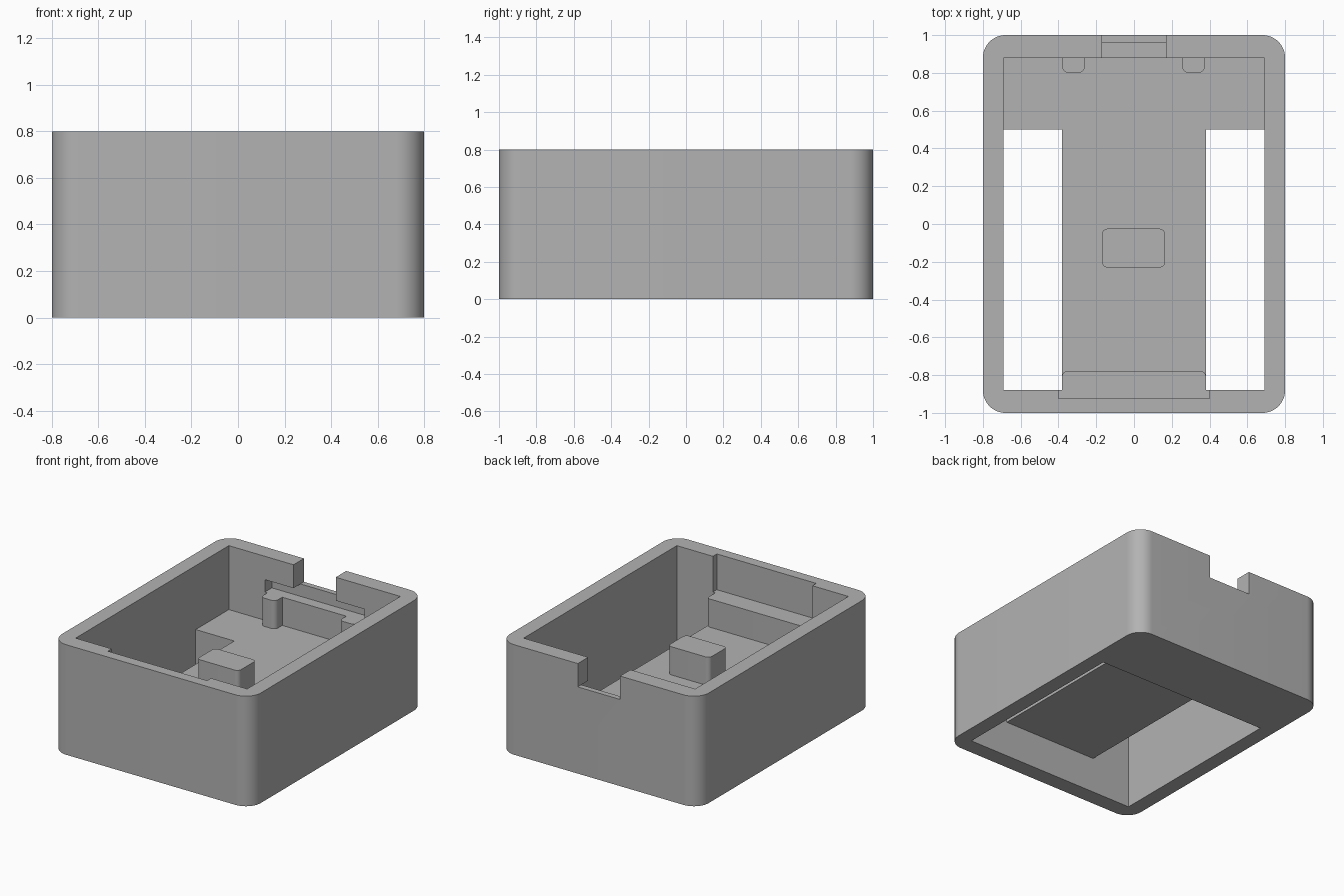
import bpy
import bmesh
import math

cube = bpy.data.objects.get("Cube")
if cube:
    bpy.data.objects.remove(cube)

# One grey plastic for everything
grey = bpy.data.materials.new("grey_plastic")
grey.use_nodes = True
GREY = (0.45, 0.45, 0.45, 1)
grey.diffuse_color = GREY
grey.node_tree.nodes["Principled BSDF"].inputs["Base Color"].default_value = GREY

HEIGHT = 0.8
FLOOR = 0.335      # top of the inner floor
UNDER = 0.26       # underside of the raised floor
LEDGE = 0.54       # top of shelf, posts and boss
IN_X, IN_Y = 0.69, 0.88
RIB_X, SLOT_Y = 0.38, 0.5


def prism(name, x0, x1, y0, y1, z0, z1, front=0, back=0, steps=10):
    """Upright block whose front and back corners may be rounded."""
    bm = bmesh.new()
    corners = [(x0, y0, 1, 1, front, 180), (x1, y0, -1, 1, front, 270),
               (x1, y1, -1, -1, back, 0), (x0, y1, 1, -1, back, 90)]
    ring = []
    for x, y, sx, sy, r, start in corners:
        for i in range(steps + 1 if r else 1):
            a = math.radians(start + 90 * i / steps)
            ring.append(bm.verts.new((x + r * (sx + math.cos(a)) if r else x,
                                      y + r * (sy + math.sin(a)) if r else y, z0)))
    base = bm.faces.new(ring)
    top = bmesh.ops.extrude_face_region(bm, geom=[base])["geom"]
    bmesh.ops.translate(bm, vec=(0, 0, z1 - z0),
                        verts=[v for v in top if isinstance(v, bmesh.types.BMVert)])
    bmesh.ops.recalc_face_normals(bm, faces=bm.faces)
    mesh = bpy.data.meshes.new(name)
    bm.to_mesh(mesh)
    bm.free()
    mesh.materials.append(grey)
    obj = bpy.data.objects.new(name, mesh)
    bpy.context.collection.objects.link(obj)
    return obj


def cut(target, *box):
    """Remove a box from the target and discard the cutter."""
    cutter = prism("cutter", *box)
    cutter.hide_render = True
    mod = target.modifiers.new("cut", "BOOLEAN")
    mod.operation = "DIFFERENCE"
    mod.solver = "EXACT"
    mod.object = cutter
    bpy.context.view_layer.objects.active = target
    bpy.ops.object.modifier_apply(modifier=mod.name)
    bpy.data.objects.remove(cutter)


# Outer case, hollowed from above and below
case = prism("case", -0.8, 0.8, -1, 1, 0, HEIGHT, 0.12, 0.12, 16)
cut(case, -IN_X, IN_X, -IN_Y, IN_Y, FLOOR, 1)
cut(case, -IN_X, IN_X, -IN_Y, SLOT_Y, -0.1, UNDER)

# Long openings either side of the central floor
cut(case, RIB_X, IN_X, -IN_Y, SLOT_Y, 0.1, 0.5)
cut(case, -IN_X, -RIB_X, -IN_Y, SLOT_Y, 0.1, 0.5)

# Recess in the front wall, slot and notch in the back wall
cut(case, -0.4, 0.4, -0.925, -0.8, LEDGE, 1)
cut(case, -0.4, 0.4, 0.8, 0.96, LEDGE, 0.63)
cut(case, -0.17, 0.17, 0.8, 1.1, 0.63, 1)

# Inner supports standing on the floor
parts = [
    case,
    prism("front_shelf", -RIB_X, RIB_X, -IN_Y, -0.78, FLOOR, LEDGE, 0, 0.025),
    prism("center_boss", -0.17, 0.165, -0.23, -0.025, FLOOR, LEDGE, 0.03, 0.03),
    prism("left_post", 0.255, 0.375, 0.8, IN_Y, FLOOR, LEDGE, 0.035),
    prism("right_post", -0.38, -0.26, 0.8, IN_Y, FLOOR, LEDGE, 0.035),
]

for part in parts:
    bpy.ops.object.select_all(action="DESELECT")
    part.select_set(True)
    bpy.context.view_layer.objects.active = part
    bpy.ops.object.shade_smooth_by_angle(angle=math.radians(30))
